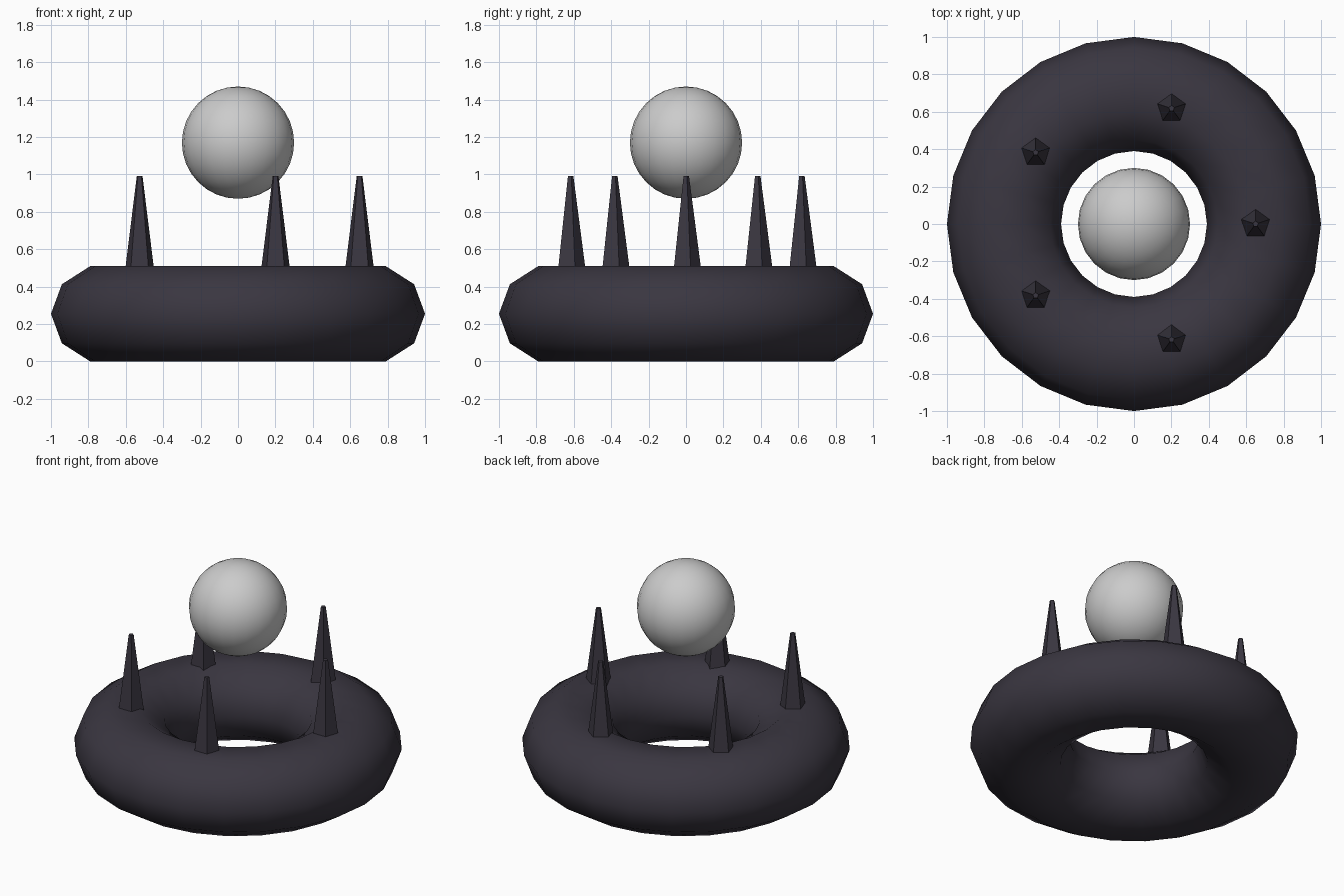
import bpy, bmesh, math

if "Cube" in bpy.data.objects:
    bpy.data.objects.remove(bpy.data.objects["Cube"])

dark = bpy.data.materials.new("dark_stone")
dark.diffuse_color = (0.042, 0.037, 0.052, 1)
dark.use_nodes = True
dark.node_tree.nodes["Principled BSDF"].inputs["Base Color"].default_value = dark.diffuse_color


def finish(name, mat=None, smooth=False):
    ob = bpy.context.object
    ob.name = name
    if mat:
        ob.data.materials.append(mat)
    if smooth:
        bpy.ops.object.shade_smooth()
    return ob


# Flattened ring base
bpy.ops.mesh.primitive_torus_add(major_radius=0.695, minor_radius=0.305,
                                 major_segments=24, minor_segments=10,
                                 location=(0, 0, 0.255))
bpy.context.object.scale.z = 0.88
bpy.ops.object.transform_apply(location=False, rotation=False, scale=True)
finish("ring_base", dark, True)

# Five blunt five-sided spikes, all facing the same way
for i in range(5):
    a = math.tau * i / 5
    bpy.ops.mesh.primitive_cone_add(vertices=5, radius1=0.081, radius2=0.016, depth=0.5,
                                    location=(0.65 * math.cos(a), 0.65 * math.sin(a), 0.742))
    finish(f"spike_{i + 1}", dark)

# Floating orb
bpy.ops.mesh.primitive_uv_sphere_add(segments=24, ring_count=16, radius=0.3,
                                     location=(0, 0, 1.17))
finish("floating_orb", smooth=True)
